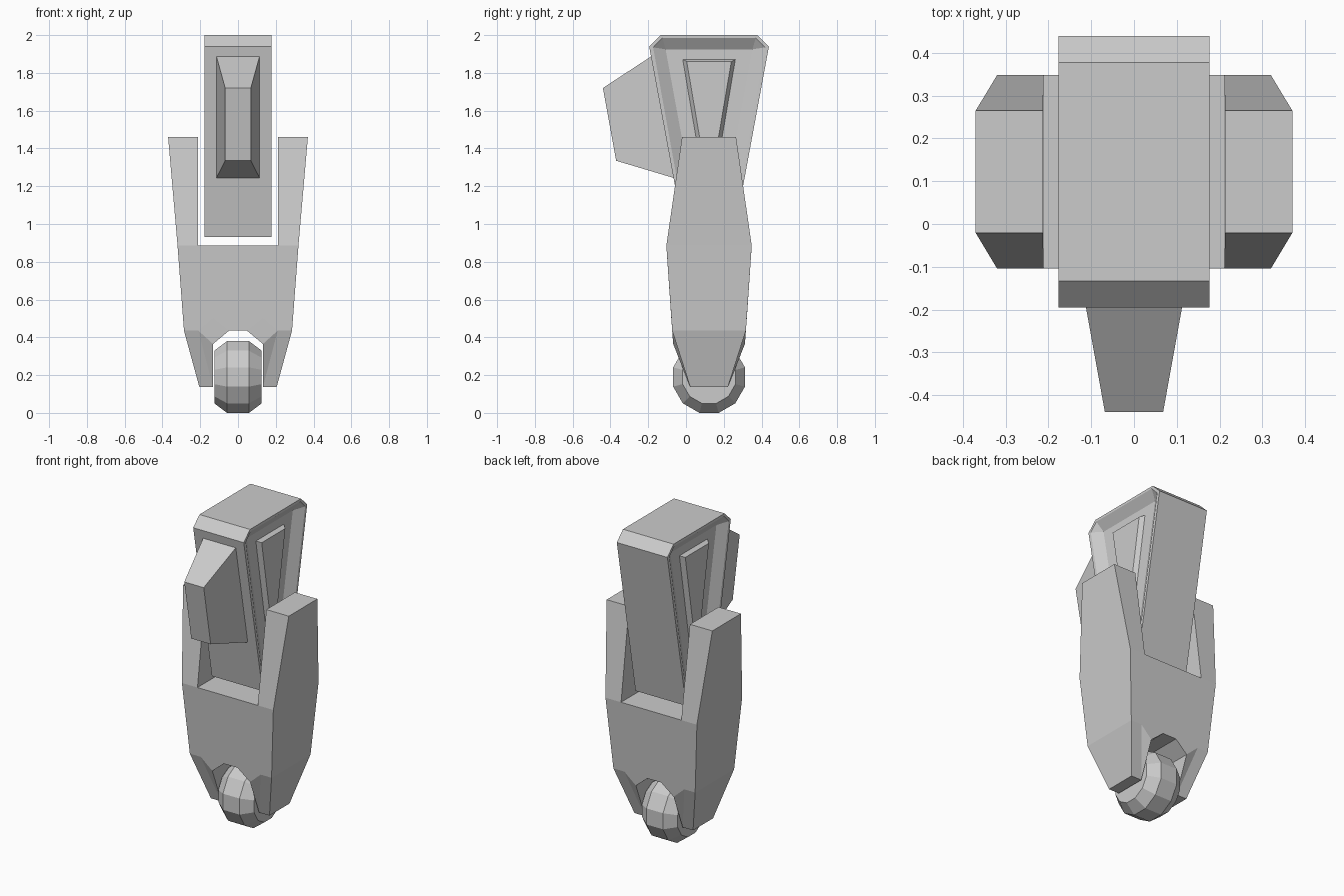
import bpy, bmesh, math
from mathutils import Matrix

if "Cube" in bpy.data.objects:
    bpy.data.objects.remove(bpy.data.objects["Cube"])

CY = 0.122  # depth centre of the main parts

grey = bpy.data.materials.new("light_grey")
grey.diffuse_color = (0.6, 0.6, 0.6, 1)
grey.use_nodes = True
grey.node_tree.nodes["Principled BSDF"].inputs["Base Color"].default_value = grey.diffuse_color


def finish(bm, name):
    bmesh.ops.remove_doubles(bm, verts=bm.verts, dist=0.0005)
    bmesh.ops.recalc_face_normals(bm, faces=bm.faces)
    mesh = bpy.data.meshes.new(name)
    bm.to_mesh(mesh)
    bm.free()
    mesh.materials.append(grey)
    obj = bpy.data.objects.new(name, mesh)
    bpy.context.collection.objects.link(obj)
    return obj


def skin(name, loops):
    """Join consecutive closed loops with quads and cap both ends."""
    bm = bmesh.new()
    rings = [[bm.verts.new(p) for p in loop] for loop in loops]
    n = len(rings[0])
    for a, b in zip(rings, rings[1:]):
        for i in range(n):
            j = (i + 1) % n
            bm.faces.new((a[i], a[j], b[j], b[i]))
    bm.faces.new(rings[0])
    bm.faces.new(rings[-1])
    return finish(bm, name)


def side_loop(x, half):
    """Outline at x, symmetric in depth, from (half depth, height) pairs."""
    return ([(x, CY - h, z) for h, z in half] +
            [(x, CY + h, z) for h, z in reversed(half)])


# Upper block with a sunken panel on both sides
outer = [(0.255, 2.0), (0.317, 1.94), (0.13, 0.93)]
rim = [(0.247, 1.985), (0.296, 1.935), (0.117, 0.945)]
floor = [(0.23, 1.925), (0.23, 1.925), (0.06, 1.0)]
skin("upper_block", [side_loop(x, p) for x, p in
     ((-0.137, floor), (-0.177, rim), (-0.177, outer),
      (0.177, outer), (0.177, rim), (0.137, floor))])

# Raised wedge plates inside the sunken panels
for s, side in ((-1, "left"), (1, "right")):
    skin(side + "_wedge_plate",
         [side_loop(s * 0.13, [(0.145, 1.875), (0.022, 1.15)]),
          side_loop(s * 0.163, [(0.118, 1.86), (0.006, 1.2)])])

# Tapered nose on the front of the block
skin("front_nose", [
    [(-0.115, -0.18, 1.89), (0.115, -0.18, 1.89),
     (0.115, -0.062, 1.243), (-0.115, -0.062, 1.243)],
    [(-0.068, -0.44, 1.72), (0.068, -0.44, 1.72),
     (0.068, -0.37, 1.335), (-0.068, -0.37, 1.335)]])

# Fork: one quarter (x, half depth, z), then mirrored in x and depth
P = {"O1": (0.37, 0.143, 1.46), "O2": (0.32, 0.226, 0.885),
     "O3": (0.286, 0.195, 0.435), "O4": (0.205, 0.1, 0.138),
     "I1": (0.213, 0.143, 1.46), "I2": (0.211, 0.226, 0.885),
     "M2": (0, 0.226, 0.885), "M3": (0, 0.195, 0.435),
     "C": (0.048, 0.195, 0.435), "D": (0.132, 0.2, 0.502),
     "E": (0.21, 0.195, 0.435), "A": (0.132, 0.19, 0.365),
     "L4": (0.132, 0.1, 0.138)}
bm = bmesh.new()
front = {k: bm.verts.new((x, CY - d, z)) for k, (x, d, z) in P.items()}
for f in ("I1 I2 O2 O1", "M2 M3 C D E O3 O2 I2", "C A E D",
          "A L4 E", "L4 O4 E", "O4 O3 E"):
    bm.faces.new([front[k] for k in f.split()])
border = "M2 I2 I1 O1 O2 O3 O4 L4 A C M3".split()
back = {k: bm.verts.new((P[k][0], CY, P[k][2])) for k in border}
for a, b in zip(border, border[1:]):
    bm.faces.new((front[a], front[b], back[b], back[a]))
for axis, co in ((0, 0), (1, CY)):
    dup = bmesh.ops.duplicate(bm, geom=bm.verts[:] + bm.edges[:] + bm.faces[:])
    for v in dup["geom"]:
        if isinstance(v, bmesh.types.BMVert):
            v.co[axis] = 2 * co - v.co[axis]
    bmesh.ops.remove_doubles(bm, verts=bm.verts, dist=0.0005)
finish(bm, "fork")

# Twelve-sided wheel with bevelled edges
def ring(x, apothem):
    r = apothem / math.cos(math.pi / 12)
    return [(x, CY + r * math.cos((i + 0.5) * math.pi / 6),
             0.19 + r * math.sin((i + 0.5) * math.pi / 6)) for i in range(12)]


skin("wheel", [ring(x, a) for x, a in
     ((-0.125, 0.14), (-0.058, 0.19), (0.058, 0.19), (0.125, 0.14))])
